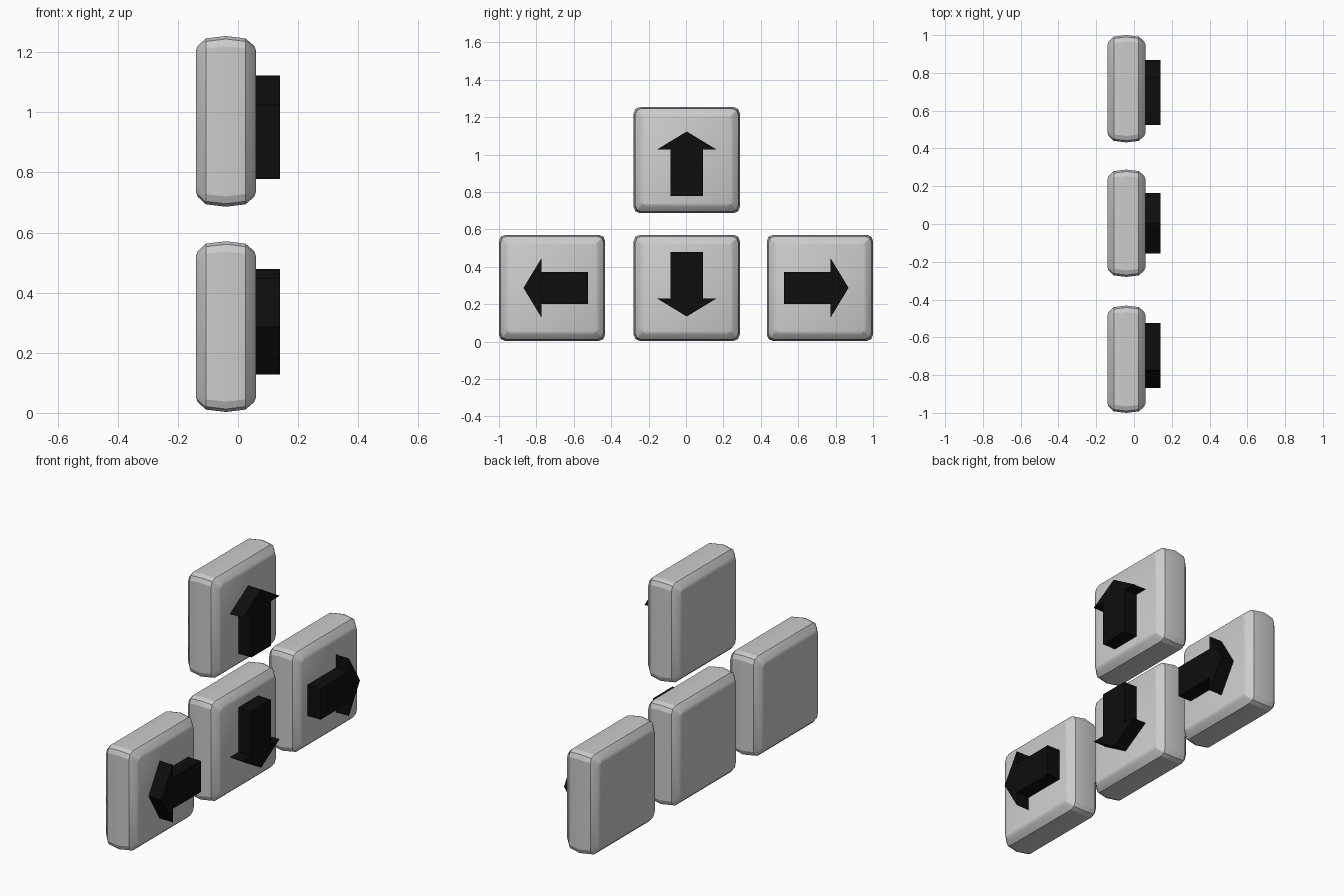
import bpy, bmesh
from math import radians, sin, cos, pi

if "Cube" in bpy.data.objects:
    bpy.data.objects.remove(bpy.data.objects["Cube"])

black = bpy.data.materials.new("black")
black.diffuse_color = (0.004, 0.004, 0.004, 1)
black.use_nodes = True
black.node_tree.nodes["Principled BSDF"].inputs["Base Color"].default_value = black.diffuse_color


def finish(bm, name):
    bmesh.ops.recalc_face_normals(bm, faces=bm.faces)
    me = bpy.data.meshes.new(name)
    bm.to_mesh(me)
    bm.free()
    ob = bpy.data.objects.new(name, me)
    bpy.context.collection.objects.link(ob)
    return ob


def key(name, y, z):
    """Rounded square slab lofted from rings along x (x, half width)."""
    rings = [(-0.140, 0.235), (-0.134, 0.251), (-0.107, 0.276), (-0.04, 0.284),
             (0.025, 0.276), (0.054, 0.251), (0.060, 0.235)]
    bm = bmesh.new()
    loops = []
    for x, h in rings:
        a, b = h - 0.034, h - 0.010      # softened corner points
        if h < 0.24:
            a, b = h - 0.008, h - 0.002
        loop = []
        for k in range(4):
            c, s = round(cos(k * pi / 2)), round(sin(k * pi / 2))
            for u, v in ((h, a), (b, b), (a, h)):
                loop.append(bm.verts.new((x, y + c * u - s * v, z + s * u + c * v)))
        loops.append(loop)
    for l0, l1 in zip(loops, loops[1:]):
        for i in range(12):
            j = (i + 1) % 12
            bm.faces.new((l0[i], l0[j], l1[j], l1[i]))
    bm.faces.new(loops[0])
    bm.faces.new(loops[-1])
    ob = finish(bm, name)
    bpy.context.view_layer.objects.active = ob
    ob.select_set(True)
    bpy.ops.object.shade_smooth_by_angle(angle=radians(22))
    ob.select_set(False)


def arrow(name, y, z, turn):
    """Extruded arrow pointing up, turned about x in quarter turns."""
    outline = [(0, 0.153), (0.16, 0.056), (0.086, 0.056), (0.086, -0.192),
               (-0.086, -0.192), (-0.086, 0.056), (-0.16, 0.056)]
    c, s = round(cos(turn * pi / 2)), round(sin(turn * pi / 2))
    bm = bmesh.new()
    face = bm.faces.new([bm.verts.new((0.055, y + c * u - s * v, z + s * u + c * v))
                         for u, v in outline])
    ext = bmesh.ops.extrude_face_region(bm, geom=[face])
    # keep a closed prism
    bmesh.ops.translate(bm, vec=(0.085, 0, 0),
                        verts=[g for g in ext["geom"] if isinstance(g, bmesh.types.BMVert)])
    if not face.is_valid or len(bm.faces) < 9:
        bm.faces.new([v for v in bm.verts if v.co.x < 0.1])
    finish(bm, name).data.materials.append(black)


# four keys with their arrows: name, y, z, quarter turns
for name, y, z, turn in (("up", 0.004, 0.970, 0), ("down", 0.004, 0.287, 2),
                         ("left", -0.716, 0.287, 1), ("right", 0.716, 0.287, 3)):
    key(name + "_key", y, z)
    arrow(name + "_arrow", y, z, turn)
